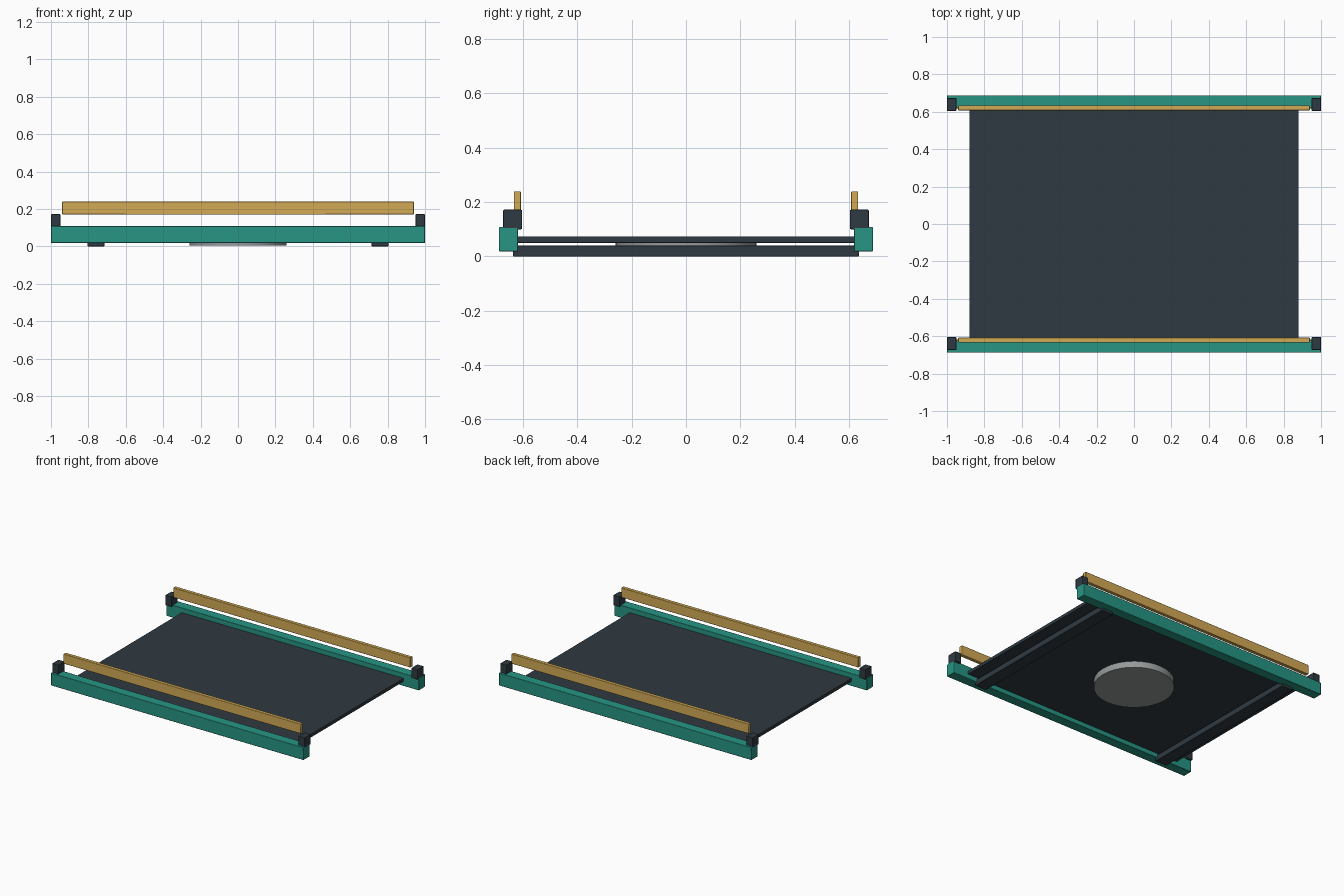
import bpy

if "Cube" in bpy.data.objects:
    bpy.data.objects.remove(bpy.data.objects["Cube"])


def material(name, rgb):
    m = bpy.data.materials.new(name)
    m.diffuse_color = (*rgb, 1)
    m.use_nodes = True
    m.node_tree.nodes["Principled BSDF"].inputs["Base Color"].default_value = m.diffuse_color
    return m


TEAL = material("teal", (0.02, 0.30, 0.23))
GOLD = material("gold", (0.65, 0.40, 0.09))
DARK = material("dark_slate", (0.028, 0.042, 0.053))
GREY = material("grey", (0.30, 0.32, 0.32))


def finish(o, name, mat, bevel):
    o.name = name
    o.data.materials.append(mat)
    if bevel:
        b = o.modifiers.new("bevel", 'BEVEL')
        b.width = bevel
        b.segments = 2
    bpy.ops.object.shade_smooth_by_angle()


def box(name, x, y, z, mat, bevel=0.003):
    """Box spanning the (min, max) ranges given for each axis."""
    spans = (x, y, z)
    bpy.ops.mesh.primitive_cube_add(size=1, location=[(a + b) / 2 for a, b in spans])
    o = bpy.context.object
    o.scale = [b - a for a, b in spans]
    bpy.ops.object.transform_apply(location=False, rotation=False, scale=True)
    finish(o, name, mat, bevel)


def mirrored(side, lo, hi):
    return tuple(sorted((side * lo, side * hi)))


# Deck plate
box("deck", (-0.88, 0.88), (-0.62, 0.62), (0.05, 0.074), DARK, 0.002)

# Round turntable under the deck
bpy.ops.mesh.primitive_cylinder_add(vertices=48, radius=0.26, depth=0.045,
                                    location=(0, 0, 0.0275))
finish(bpy.context.object, "turntable", GREY, 0)

# Cross beams under the deck
for sx, end in ((-1, "left"), (1, "right")):
    box(f"cross_beam_{end}", mirrored(sx, 0.715, 0.805), (-0.637, 0.637), (0, 0.041), DARK)

# Side rails, guard bars and their corner blocks
for sy, side in ((-1, "front"), (1, "back")):
    box(f"side_rail_{side}", (-1, 1), mirrored(sy, 0.618, 0.688), (0.018, 0.108), TEAL)
    box(f"guard_bar_{side}", (-0.94, 0.94), mirrored(sy, 0.608, 0.634), (0.17, 0.24), GOLD)
    for sx, end in ((-1, "left"), (1, "right")):
        box(f"corner_block_{side}_{end}", mirrored(sx, 0.95, 1.0),
            mirrored(sy, 0.604, 0.673), (0.10, 0.172), DARK)
